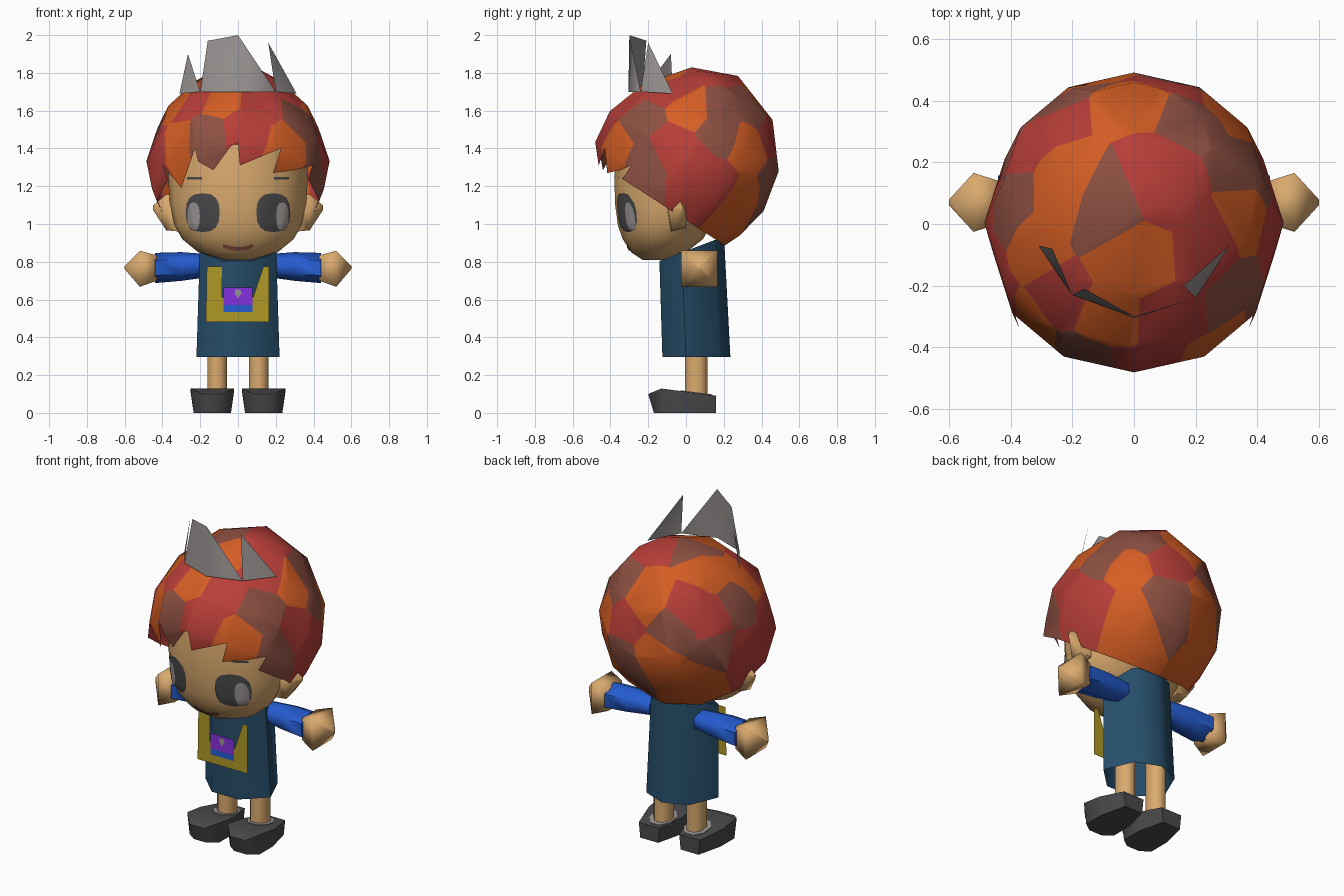
import bpy, bmesh, math
from mathutils import Vector
from mathutils.bvhtree import BVHTree

if "Cube" in bpy.data.objects:
    bpy.data.objects.remove(bpy.data.objects["Cube"])


def material(name, r, g, b):
    m = bpy.data.materials.new(name)
    m.diffuse_color = [((c / 255 + 0.055) / 1.055) ** 2.4 for c in (r, g, b)] + [1]
    m.use_nodes = True
    m.node_tree.nodes["Principled BSDF"].inputs["Base Color"].default_value = m.diffuse_color
    return m


SKIN = material("skin", 218, 170, 110)
ORANGE = material("orange", 214, 94, 36)
RED = material("red", 184, 62, 56)
BROWN = material("brown", 142, 80, 66)
GREY = material("metal_grey", 154, 149, 147)
TEAL = material("teal", 38, 78, 106)
BLUE = material("blue", 36, 92, 208)
YELLOW = material("yellow", 176, 152, 38)
PURPLE = material("purple", 134, 48, 224)
DARK = material("dark_grey", 74, 74, 76)


def make(name, verts, faces, mats, angle=60):
    me = bpy.data.meshes.new(name)
    me.from_pydata([tuple(v) for v in verts], [], faces)
    for m in mats:
        me.materials.append(m)
    for p in me.polygons:
        p.use_smooth = True
    me.set_sharp_from_angle(angle=math.radians(angle))
    ob = bpy.data.objects.new(name, me)
    bpy.context.collection.objects.link(ob)
    return ob


def loft(name, rings, mat, caps=(True, True), flip=False, angle=65):
    """Skin equal-sized rings of points; flip reverses the winding."""
    n = len(rings[0])
    verts = [v for r in rings for v in r]
    faces = [(j * n + i, j * n + (i + 1) % n, (j + 1) * n + (i + 1) % n, (j + 1) * n + i)
             for j in range(len(rings) - 1) for i in range(n)]
    if caps[0]:
        faces.append(tuple(reversed(range(n))))
    if caps[1]:
        faces.append(tuple(range(len(verts) - n, len(verts))))
    if flip:
        faces = [tuple(reversed(f)) for f in faces]
    return make(name, verts, faces, [mat], angle)


def circle(n, phase=0.0):
    return [(math.cos(2 * math.pi * (i + phase) / n), math.sin(2 * math.pi * (i + phase) / n))
            for i in range(n)]


def oval(z, rx, y0, y1, n):
    return [Vector((rx * c, (y0 + y1) / 2 + (y1 - y0) / 2 * s, z)) for c, s in circle(n)]


# Head
head = loft("head", [oval(z, rx, y0, y1, 16) for z, rx, y0, y1 in (
    (0.81, 0.07, -0.23, -0.11), (0.85, 0.21, -0.29, 0.0), (0.92, 0.295, -0.335, 0.09),
    (0.99, 0.335, -0.36, 0.13), (1.1, 0.36, -0.375, 0.22), (1.25, 0.37, -0.38, 0.24),
    (1.42, 0.36, -0.36, 0.24))], SKIN)
tree = BVHTree.FromPolygons([v.co for v in head.data.vertices],
                            [tuple(p.vertices) for p in head.data.polygons])


def on_face(x, z, lift):
    hit = tree.ray_cast(Vector((x, -2, z)), Vector((0, 1, 0)))[0]
    return Vector((x, (hit.y if hit else -0.2) - lift, z))


def face_disc(name, cx, cz, rx, rz, power, mat, lift):
    """Rounded plate laid on the front of the head."""
    rings = []
    for k in (1, 0.75, 0.5, 0.25, 0.02):
        rings.append([on_face(cx + k * rx * math.copysign(abs(c) ** (2 / power), c),
                              cz + k * rz * math.copysign(abs(s) ** (2 / power), s), lift)
                      for c, s in circle(16)])
    loft(name, rings, mat, caps=(False, True))


def face_strip(name, points, half, mat):
    """Thin line laid on the front of the head."""
    verts = [on_face(x, z + d, 0.006) for x, z in points for d in (-half, half)]
    faces = [(2 * i, 2 * i + 2, 2 * i + 3, 2 * i + 1) for i in range(len(points) - 1)]
    make(name, verts, faces, [mat])


# Eyes, brows, mouth
for s, side in ((1, "right"), (-1, "left")):
    face_disc("eye_" + side, s * 0.187, 1.06, 0.09, 0.103, 2.6, DARK, 0.006)
    face_disc("iris_" + side, s * 0.235, 1.04, 0.033, 0.075, 2.5, GREY, 0.009)
    xs = range(5) if s > 0 else range(-4, 1)
    face_strip("brow_" + side, [(s * 0.19 + d * 0.02, 1.242) for d in xs], 0.006, DARK)
face_strip("mouth", [(x * 0.02, 0.868 + 0.0011 * x * x) for x in range(-4, 5)], 0.01, BROWN)

# Hair: a dome whose axis leans back, ending in pointed locks at the front
AXIS, FRONT = Vector((0, 0.545, 0.839)), Vector((0, -0.839, 0.545))
CENTRE = Vector((0, 0, 1.36))
LOCKS = {10: [(-0.3, 1.19)], 11: [(-0.21, 1.33), (-0.13, 1.285), (-0.04, 1.41)],
         0: [(0.01, 1.31)], 1: [(0.185, 1.27), (0.3, 1.285)]}


def hair_point(a, r, deg, shift=0.0):
    t = math.radians(deg)
    return CENTRE + Vector((r * math.sin(t), 0, 0)) + FRONT * (r * math.cos(t) + shift) + AXIS * a


verts, faces = [hair_point(0.505, 0, 0)], []
RINGS = ((0.41, 0.255, -0.025), (0.2, 0.425, -0.03), (-0.02, 0.485, -0.018), (-0.2, 0.455, -0.012))
for j, (a, r, shift) in enumerate(RINGS):
    verts += [hair_point(a, r, 30 * k, shift) for k in range(12)]
    for k in range(12):
        p, q = 1 + 12 * j + k, 1 + 12 * j + (k + 1) % 12
        faces.append((0, p, q) if j == 0 else (p - 12, p, q, q - 12))
for k in range(12):
    p, q, n = 37 + k, 37 + (k + 1) % 12, len(verts)
    if k in LOCKS:      # front locks
        verts += [Vector((x, -math.sqrt(0.465 ** 2 - x * x - (z - 1.36) ** 2), z))
                  for x, z in LOCKS[k]]
    else:               # side and back hem
        verts += [hair_point(-0.285, 0.43, 30 * k), hair_point(-0.285, 0.43, 30 * k + 30)]
    faces.append((p, *range(n, len(verts)), q))
hair = make("hair", verts, faces, [ORANGE, RED, BROWN])

# Hair patches: cut the dome into straight-edged cells around these centres
PATCHES = [
    [(0, .4, 1.6), (-.24, .11, 1.75), (.37, .03, 1.63), (0, -.12, 1.8), (-.09, -.35, 1.68),
     (.27, -.36, 1.4), (-.34, -.33, 1.44), (-.13, .46, 1.28), (-.3, .33, 1.13), (.33, .33, 1.42),
     (.3, .3, 1.1), (-.36, -.1, 1.65)],
    [(-.27, .34, 1.56), (.1, .13, 1.8), (.27, -.08, 1.74), (.12, -.34, 1.66), (.03, -.45, 1.5),
     (.46, -.09, 1.4), (.46, .03, 1.3), (.45, .14, 1.2), (-.35, .26, 1.5), (-.46, .08, 1.27),
     (.11, .45, 1.47), (-.27, -.25, 1.65), (-.44, -.2, 1.38)],
    [(.2, .35, 1.62), (.35, .2, 1.62), (-.1, .05, 1.82), (.35, -.25, 1.55), (.41, .21, 1.5),
     (-.17, -.42, 1.47), (-.21, .41, 1.46), (-.395, .275, 1.34), (-.43, .06, 1.56),
     (.11, .45, 1.22), (.43, -.22, 1.33)]]
seeds = [((Vector(p) - CENTRE).normalized(), i) for i, ps in enumerate(PATCHES) for p in ps]
result = bmesh.new()
for d, colour in seeds:
    cell = bmesh.new()
    cell.from_mesh(hair.data)
    for e, other in seeds:
        if e != d and cell.faces:
            bmesh.ops.bisect_plane(cell, geom=cell.verts[:] + cell.edges[:] + cell.faces[:],
                                   dist=1e-5, plane_co=CENTRE, plane_no=e - d, clear_outer=True)
    for f in cell.faces:
        nf = result.faces.new([result.verts.new(v.co) for v in f.verts])
        nf.material_index, nf.smooth = colour, True
    cell.free()
bmesh.ops.remove_doubles(result, verts=result.verts, dist=0.001)
result.to_mesh(hair.data)
result.free()
hair.data.set_sharp_from_angle(angle=math.radians(60))

# Crown: bent sheet with three spikes
make("crown", [(-0.31, -0.07, 1.69), (-0.2, -0.23, 1.7), (0, -0.305, 1.7), (0.2, -0.24, 1.7),
               (0.31, -0.07, 1.69), (-0.265, -0.08, 1.9), (-0.16, -0.21, 1.97), (0, -0.3, 2.0),
               (0.16, -0.2, 1.96)],
     [(0, 1, 5), (1, 2, 7, 6), (2, 3, 7), (3, 4, 8)], [GREY])

# Tunic: seven-sided tube, open below, neckline rising to the back
PLAN = [(0.09, -0.125), (0.22, 0.0), (0.145, 0.175), (0, 0.235), (-0.145, 0.175), (-0.22, 0.0),
        (-0.09, -0.125)]
hem = [(x, y, 0.295) for x, y in PLAN]
neck = [(x * 0.92, y * 0.95 - 0.022, 0.86 + 0.36 * (y - 0.03)) for x, y in PLAN]
loft("tunic", [hem, neck], TEAL, caps=(False, True))


def plate(name, points, y, mat):
    make(name, [(x, y, z) for x, z in points], [tuple(range(len(points)))], [mat])


def box(x, z0, z1):
    return [(-x, z0), (x, z0), (x, z1), (-x, z1)]


# Apron with pouch and clasp
plate("apron", [(-0.17, 0.48), (0.165, 0.48), (0.165, 0.775), (0.135, 0.775), (0.08, 0.61),
                (-0.085, 0.61), (-0.085, 0.775), (-0.165, 0.775)], -0.146, YELLOW)
plate("pouch", box(0.078, 0.57, 0.665), -0.151, PURPLE)
plate("pouch_base", box(0.078, 0.535, 0.57), -0.151, BLUE)
plate("clasp", [(0, 0.605), (0.02, 0.635), (0.012, 0.652), (-0.012, 0.652), (-0.02, 0.635)],
      -0.155, GREY)

# Paired parts
EAR = [(-0.1, 1.08), (-0.08, 0.96), (0, 0.98), (0.01, 1.1), (-0.04, 1.16)]
SHOE = [(-0.07, 0.16), (-0.115, 0.0), (-0.115, -0.13), (-0.05, -0.2), (0.05, -0.2),
        (0.115, -0.13), (0.115, 0.0), (0.07, 0.16)]
for s, side in ((1, "right"), (-1, "left")):
    def limb(name, stations, mat, n, angle, deep=1.0):
        """Tube along x from stations of x, z, radius."""
        rings = [[(s * x, 0.07 + deep * r * c, z + r * d) for c, d in circle(n, 0.5)]
                 for x, z, r in stations]
        loft(name + "_" + side, rings, mat, flip=s < 0, angle=angle)

    limb("sleeve", [(0.15, 0.78, 0.06), (0.3, 0.775, 0.076), (0.44, 0.767, 0.08)], BLUE, 6, 65, 1.25)
    limb("hand", [(0.43, 0.767, 0.095), (0.52, 0.763, 0.135), (0.6, 0.77, 0.012)], SKIN, 4, 85)

    # Ear
    rings = [[(s * x, -0.02 + f * (y + 0.02), 1.09 + f * (z - 1.09)) for y, z in EAR]
             for x, f in ((0.31, 1), (0.38, 0.95), (0.45, 0.12))]
    loft("ear_" + side, rings, SKIN, flip=s < 0)

    # Shoe: sole and sides, then a top sloping to toe and heel
    def top_height(y):
        return 0.1 if y < -0.15 else 0.112 - 0.13 * y

    sole = [(s * (0.136 + x * 0.86), y * (0.85 if y < -0.15 else 1), 0) for x, y in SHOE]
    top = [(s * (0.136 + x), y, top_height(y)) for x, y in SHOE]
    loft("shoe_" + side, [sole, top], DARK, caps=(True, False), flip=s < 0, angle=50)
    upper = [(2, 3, 4, 5), (0, 1, 2, 5, 6, 7)]
    make("shoe_top_" + side, top, [f[::s] for f in upper], [DARK])

    # Leg and ankle lining
    loft("leg_" + side, [[(s * 0.11 + 0.056 * c, 0.055 + 0.064 * d, z) for c, d in circle(8, 0.5)]
                         for z in (0.08, 0.42)], SKIN)
    lining = [(s * 0.115 + 0.075 * c, 0.055 + 0.09 * d) for c, d in circle(8, 0.5)]
    loft("shoe_lining_" + side, [[(x, y, top_height(y) + h) for x, y in lining]
                                 for h in (-0.01, 0.004)], GREY)
